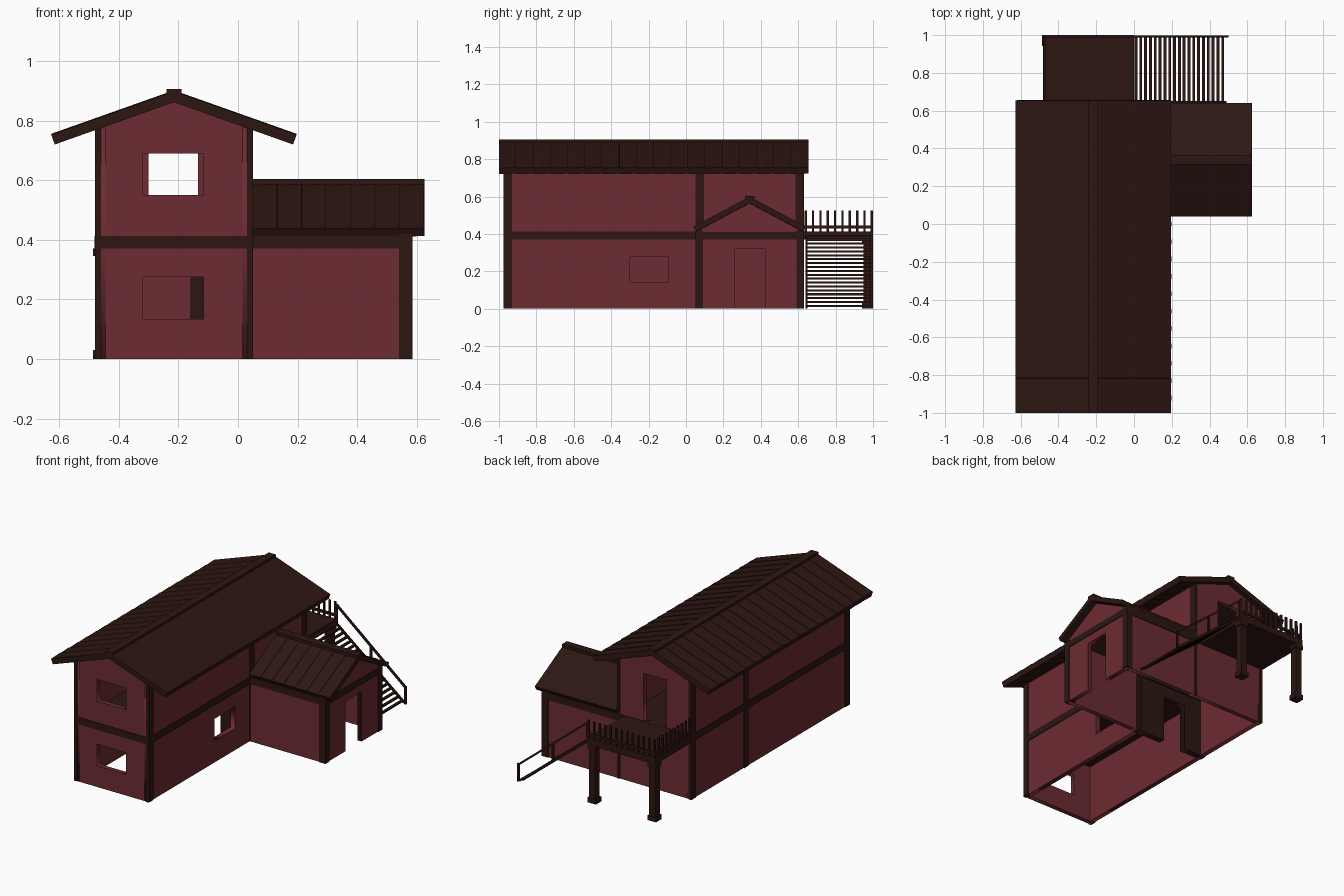
import bpy, bmesh, math
from mathutils import Matrix, Vector

if "Cube" in bpy.data.objects:
    bpy.data.objects.remove(bpy.data.objects["Cube"])


def material(name, rgb):
    m = bpy.data.materials.new(name)
    m.diffuse_color = (*rgb, 1)
    m.use_nodes = True
    m.node_tree.nodes["Principled BSDF"].inputs["Base Color"].default_value = m.diffuse_color
    return m


RED = material("red_wall", (0.15, 0.025, 0.032))
WOOD = material("dark_wood", (0.026, 0.008, 0.006))


def add_object(name, mesh, mat):
    mesh.materials.clear()
    mesh.materials.append(mat)
    ob = bpy.data.objects.new(name, mesh)
    bpy.context.collection.objects.link(ob)
    return ob


def solids(name, matrices, mat=WOOD):
    """One object from unit cubes placed by matrices."""
    bm = bmesh.new()
    for m in matrices:
        bmesh.ops.create_cube(bm, size=1, matrix=m)
    me = bpy.data.meshes.new(name)
    bm.to_mesh(me)
    bm.free()
    return add_object(name, me, mat)


def box(x0, x1, y0, y1, z0, z1):
    return (Matrix.Translation(((x0 + x1) / 2, (y0 + y1) / 2, (z0 + z1) / 2))
            @ Matrix.Diagonal((x1 - x0, y1 - y0, z1 - z0, 1)))


def beam(a, b, w, h):
    a, b = Vector(a), Vector(b)
    ang = math.atan2(b.z - a.z, b.x - a.x)
    return (Matrix.Translation((a + b) / 2) @ Matrix.Rotation(-ang, 4, 'Y')
            @ Matrix.Diagonal(((b - a).length, w, h, 1)))


def rect(a0, a1, z0, z1):
    return [(a0, z0), (a1, z0), (a1, z1), (a0, z1)]


def wall(name, axis, pos, outline, holes=(), t=0.03, mat=RED):
    """Flat wall with openings: filled 2D outline with thickness t."""
    cu = bpy.data.curves.new(name, 'CURVE')
    cu.dimensions = '2D'
    cu.fill_mode = 'BOTH'
    cu.extrude = t / 2
    for pts in [outline, *holes]:
        sp = cu.splines.new('POLY')
        sp.points.add(len(pts) - 1)
        for p, (u, v) in zip(sp.points, pts):
            p.co = (u, v, 0, 1)
        sp.use_cyclic_u = True
    tmp = bpy.data.objects.new("tmp", cu)
    bpy.context.collection.objects.link(tmp)
    dg = bpy.context.evaluated_depsgraph_get()
    me = bpy.data.meshes.new_from_object(tmp.evaluated_get(dg))
    bpy.data.objects.remove(tmp)
    if axis == 'y':
        m = Matrix(((1, 0, 0, 0), (0, 0, -1, pos), (0, 1, 0, 0), (0, 0, 0, 1)))
    else:
        m = Matrix(((0, 0, 1, pos), (1, 0, 0, 0), (0, 1, 0, 0), (0, 0, 0, 1)))
    me.transform(m)
    me.name = name
    return add_object(name, me, mat)


def roof(name, frame, length, half, rise, t, n):
    """Gable roof of n lapped boards per side; ridge along local y from 0."""
    ang = math.atan2(rise, half)
    run, w = math.hypot(half, rise), length / n
    parts = []
    for s in (-1, 1):
        for i in range(n):
            parts.append(frame @ Matrix.Translation((0, (i + 0.5) * w, 0))
                         @ Matrix.Rotation(s * ang, 4, 'Y')
                         @ Matrix.Translation((s * run / 2, 0, -t / 2))
                         @ Matrix.Rotation(0.03, 4, 'X')
                         @ Matrix.Diagonal((run, w, t, 1)))
    parts.append(frame @ box(-0.025, 0.025, 0, length, -0.035, 0.006))
    return solids(name, parts)


X0, X1, Y0, Y1, XC = -0.48, 0.05, -0.975, 0.63, -0.215

# Main house walls
window = (-0.32, -0.115)
gable = [(X0 + .005, 0), (X1 - .005, 0), (X1 - .005, 0.775), (XC, 0.87), (X0 + .005, 0.775)]
wall("front_wall", 'y', Y0 + 0.02, gable,
     [rect(*window, 0.135, 0.275), rect(*window, 0.55, 0.69)])
wall("back_wall", 'y', Y1 - 0.02, gable, [rect(-0.3, -0.135, 0.41, 0.72)])
side = rect(Y0 + .005, Y1 - .005, 0, 0.775)
wall("left_wall", 'x', X0 + 0.02, side)
wall("right_wall", 'x', X1 - 0.02,
     [(Y0 + .005, 0), (0.09, 0), (0.09, 0.37), (0.59, 0.37), (0.59, 0),
      (Y1 - .005, 0), (Y1 - .005, 0.775), (Y0 + .005, 0.775)],
     [rect(-0.3, -0.095, 0.14, 0.28)])

# Inner partition with doorway, and upper floor
wall("partition", 'y', 0.07,
     [(X0 + .02, 0), (-0.32, 0), (-0.32, 0.3), (-0.16, 0.3), (-0.16, 0),
      (X1 - .02, 0), (X1 - .02, 0.38), (X0 + .02, 0.38)], t=0.04, mat=WOOD)
solids("upper_floor", [box(X0 + .02, X1 - .02, Y0 + .02, Y1 - .02, 0.375, 0.405)])

# Timber posts and bands of the main house
posts = []
for xa, xb in ((X0, X0 + 0.02), (X1 - 0.02, X1)):
    for ya, yb in ((Y0, Y0 + 0.045), (0.05, 0.095), (Y1 - 0.045, Y1)):
        posts.append(box(xa, xb, ya, yb, 0, 0.775))
    posts.append(box(xa, xb, Y0, Y1, 0.37, 0.413))
posts += [box(X0, X1, y, y + 0.02, 0.37, 0.413) for y in (Y0, Y1 - 0.02)]
solids("house_timbers", posts)

# Main roof
roof("main_roof", Matrix.Translation((XC, -1, 0.9)), 1.655, 0.412, 0.146, 0.035, 18)

# Annex walls with gable door
AX, AY0, AY1, AYC = 0.585, 0.05, 0.63, 0.34
wall("annex_end_wall", 'x', AX - 0.02,
     [(AY0 + .005, 0), (0.26, 0), (0.26, 0.32), (0.425, 0.32), (0.425, 0),
      (AY1 - .005, 0), (AY1 - .005, 0.42), (AYC, 0.57), (AY0 + .005, 0.42)])
for nm, y in (("annex_front_wall", AY0 + 0.02), ("annex_back_wall", AY1 - 0.02)):
    wall(nm, 'y', y, rect(X1 - .005, AX - .005, 0, 0.415))

# Annex timbers
parts = []
for ya, yb in ((AY0, AY0 + 0.04), (AY1 - 0.04, AY1)):
    parts.append(box(AX - 0.045, AX, ya, yb, 0, 0.42))
for ya in (AY0, AY1 - 0.02):
    parts.append(box(X1, AX, ya, ya + 0.02, 0.37, 0.415))
parts.append(box(AX - 0.02, AX, AY0, AY1, 0.37, 0.41))
solids("annex_timbers", parts)

# Annex roof, ridge along x
roof("annex_roof", Matrix.Translation((0.05, AYC, 0.598)) @ Matrix.Rotation(-math.pi / 2, 4, 'Z'),
     0.575, 0.3, 0.16, 0.03, 7)

# Deck on footed posts
solids("deck", [box(-0.482, 0, Y1, 1, 0.37, 0.412)])
legs = []
for x in (-0.457, -0.03):
    legs += [box(x - .022, x + .022, 0.95, 0.995, 0, 0.37),
             box(x - .03, x + .03, 0.942, 1, 0, 0.03),
             box(x - .03, x + .03, 0.942, 1, 0.345, 0.37)]
solids("deck_posts", legs)

# Deck railing: balusters with a low rail
r = 0.006
rail = [box(-0.48, -0.468, Y1, 1, 0.43, 0.445), box(-0.48, 0, 0.988, 1, 0.43, 0.445)]
for i in range(10):
    y = 0.64 + i * 0.0393
    rail.append(box(-0.474 - r, -0.474 + r, y - r, y + r, 0.41, 0.525))
for i in range(1, 13):
    x = -0.474 + i * 0.039
    rail.append(box(x - r, x + r, 0.988, 1, 0.41, 0.525))
solids("deck_railing", rail)

# Stairs down from the deck
N = 19
solids("stair_treads", [
    box(0.003 + i * 0.0255, 0.018 + i * 0.0255, 0.648, 0.99,
        0.384 - i * 0.0208, 0.395 - i * 0.0208) for i in range(N)])
solids("stair_stringers", [beam((0, y, 0.39), (0.485, y, 0.008), 0.01, 0.014)
                           for y in (0.645, 0.992)])
hand = [beam((0, 0.993, 0.51), (0.494, 0.993, 0.107), 0.012, 0.012)]
for x in (0.006, 0.25, 0.494):
    z = 0.395 * (1 - x / 0.494)
    hand.append(box(x - r, x + r, 0.987, 0.999, z, z + 0.115))
solids("stair_handrail", hand)
